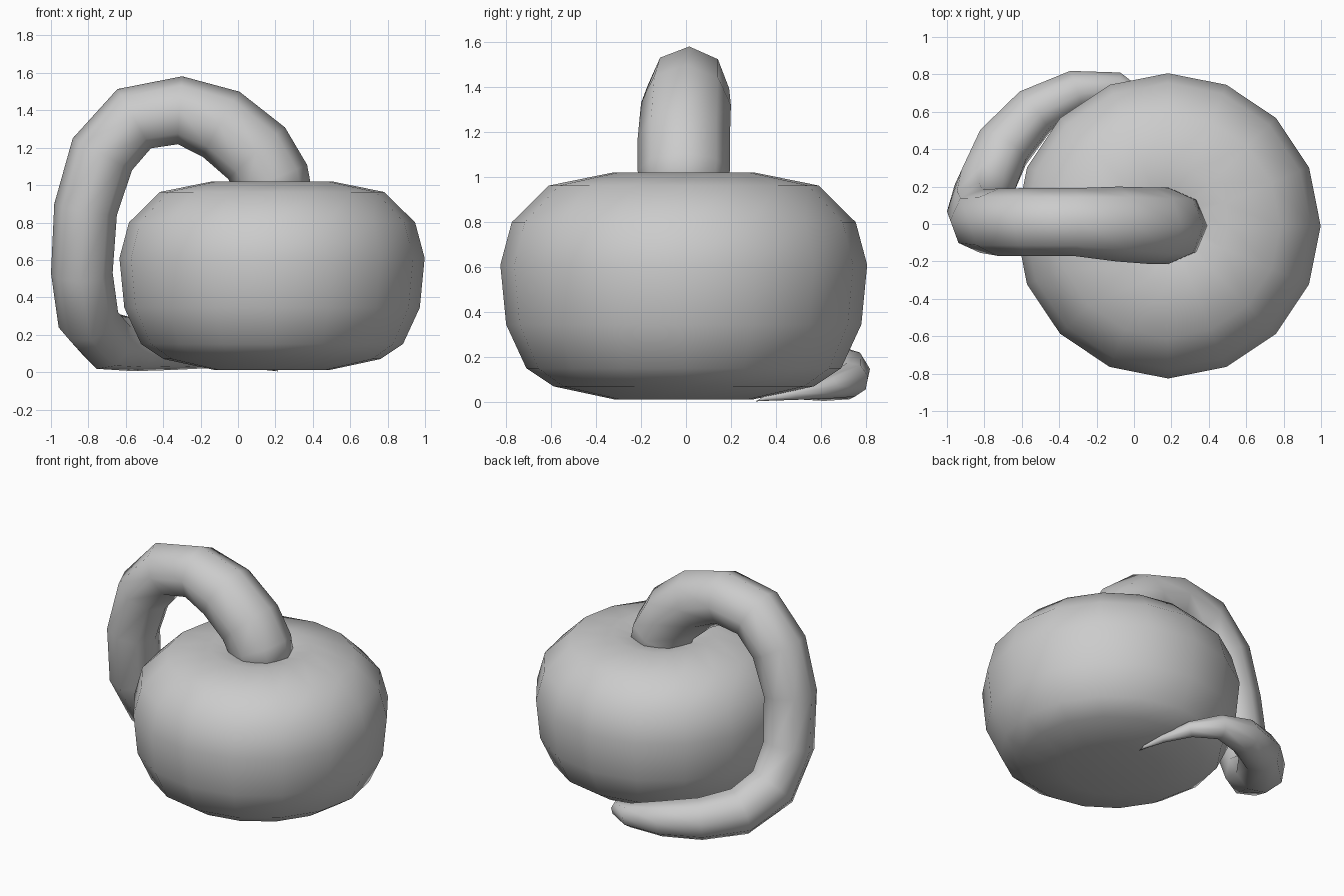
import bpy, bmesh, math
from mathutils import Vector

if "Cube" in bpy.data.objects:
    bpy.data.objects.remove(bpy.data.objects["Cube"])

grey = bpy.data.materials.new("plain grey")
grey.diffuse_color = (0.6, 0.6, 0.6, 1)
grey.use_nodes = True
grey.node_tree.nodes["Principled BSDF"].inputs["Base Color"].default_value = grey.diffuse_color


def skin(name, rings, close_start=None, close_end=None):
    """Bridge rings of points with quads and close each end with a fan to a point."""
    bm = bmesh.new()
    loops = [[bm.verts.new(p) for p in ring] for ring in rings]
    n = len(loops[0])
    for a, b in zip(loops, loops[1:]):
        for i in range(n):
            j = (i + 1) % n
            bm.faces.new((a[i], a[j], b[j], b[i]))
    for loop, tip in ((loops[0], close_start), (loops[-1], close_end)):
        v = bm.verts.new(tip)
        for i in range(n):
            bm.faces.new((loop[i], loop[(i + 1) % n], v))
    bmesh.ops.recalc_face_normals(bm, faces=bm.faces)
    for f in bm.faces:
        f.smooth = True
    mesh = bpy.data.meshes.new(name)
    bm.to_mesh(mesh)
    bm.free()
    mesh.materials.append(grey)
    obj = bpy.data.objects.new(name, mesh)
    bpy.context.collection.objects.link(obj)
    return obj


# Round body: squat 16-sided lathe with a dimpled top
cx, cy = 0.182, -0.01
profile = [(0.31, 0.012), (0.58, 0.07), (0.70, 0.15), (0.79, 0.345), (0.816, 0.61),
           (0.765, 0.80), (0.60, 0.963), (0.32, 1.02), (0.14, 0.985)]
body_rings = [[(cx + r * math.cos(i * math.tau / 16), cy + r * math.sin(i * math.tau / 16), z)
               for i in range(16)] for r, z in profile]
skin("body", body_rings, (cx, cy, 0.012), (cx, cy, 0.93))

# Curling stem: tapered 8-sided tube arching over the side and tucking underneath
path = [(0.22, -0.01, 0.88, 0.19), (0.18, -0.01, 1.03, 0.205), (0.10, -0.01, 1.17, 0.205),
        (-0.09, 0, 1.325, 0.20), (-0.31, 0.01, 1.40, 0.182), (-0.555, 0.01, 1.355, 0.182),
        (-0.725, 0.01, 1.165, 0.18), (-0.815, 0.015, 0.87, 0.17), (-0.835, 0.06, 0.53, 0.165),
        (-0.80, 0.19, 0.28, 0.165), (-0.70, 0.41, 0.165, 0.158), (-0.53, 0.60, 0.14, 0.138),
        (-0.31, 0.71, 0.125, 0.115), (-0.09, 0.735, 0.10, 0.078), (0.07, 0.64, 0.065, 0.05),
        (0.16, 0.48, 0.035, 0.026), (0.205, 0.35, 0.016, 0.011)]
pts = [Vector(p[:3]) for p in path]
up = Vector((0, 1, 0))
stem_rings = []
for k, p in enumerate(pts):
    tangent = (pts[min(k + 1, len(pts) - 1)] - pts[max(k - 1, 0)]).normalized()
    up = (up - tangent * up.dot(tangent)).normalized()
    side = tangent.cross(up)
    r = path[k][3]
    stem_rings.append([p + r * (math.cos(i * math.tau / 8) * up + math.sin(i * math.tau / 8) * side)
                       for i in range(8)])
skin("curled_stem", stem_rings, pts[0], (0.215, 0.31, 0.003))
